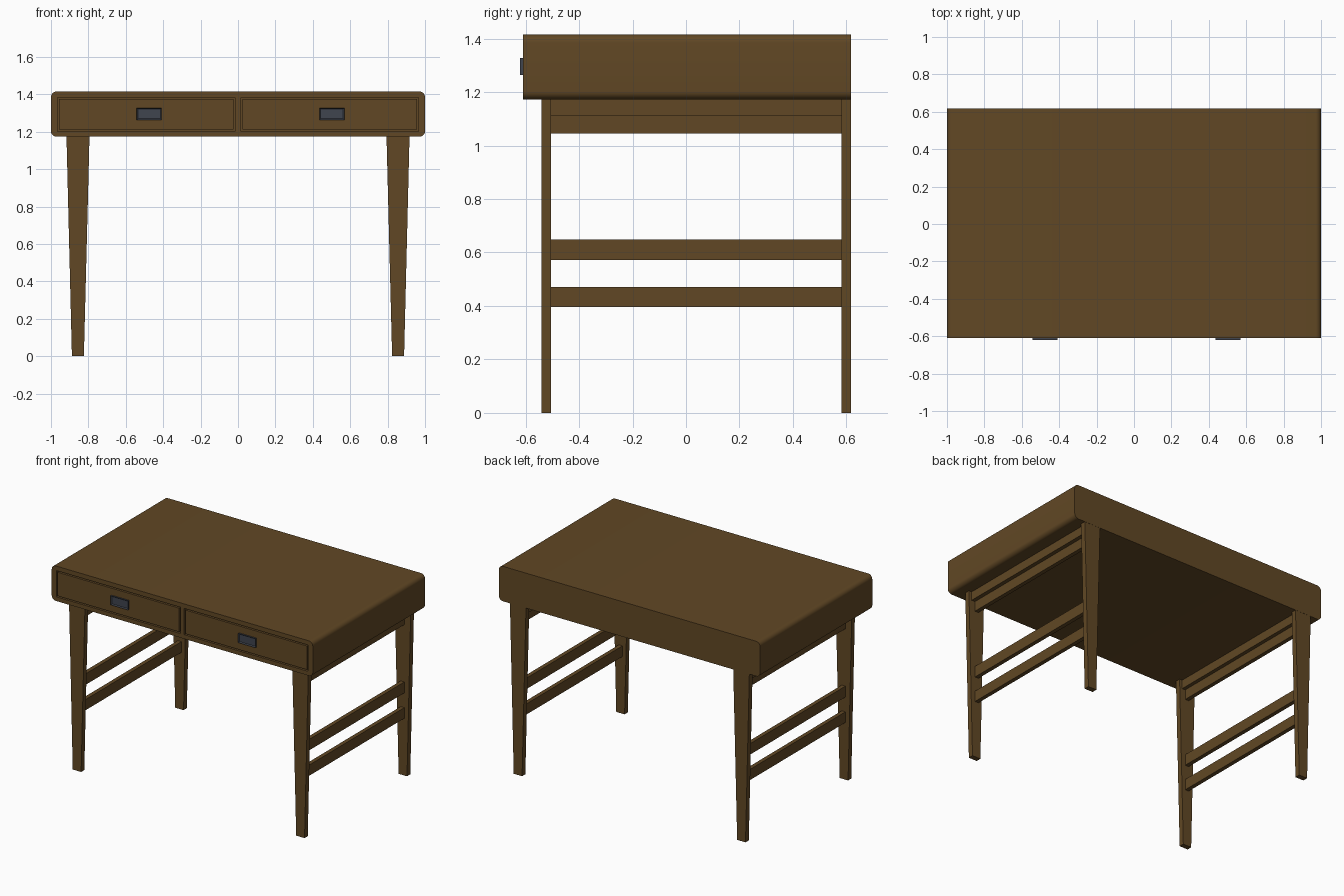
import bpy, bmesh, math

if "Cube" in bpy.data.objects:
    bpy.data.objects.remove(bpy.data.objects["Cube"])


def material(name, rgb):
    m = bpy.data.materials.new(name)
    m.diffuse_color = (*rgb, 1)
    m.use_nodes = True
    m.node_tree.nodes["Principled BSDF"].inputs["Base Color"].default_value = m.diffuse_color
    return m


WOOD = material("walnut brown", (0.12, 0.064, 0.018))
METAL = material("dark slate metal", (0.05, 0.058, 0.078))


def make(name, bm, mat):
    bmesh.ops.recalc_face_normals(bm, faces=bm.faces)
    me = bpy.data.meshes.new(name)
    bm.to_mesh(me)
    bm.free()
    ob = bpy.data.objects.new(name, me)
    bpy.context.collection.objects.link(ob)
    me.materials.append(mat)
    return ob


def prism(profile, y0, y1):
    """Extrude an x-z outline along y."""
    bm = bmesh.new()
    front = [bm.verts.new((x, y0, z)) for x, z in profile]
    back = [bm.verts.new((x, y1, z)) for x, z in profile]
    n = len(profile)
    bm.faces.new(front)
    bm.faces.new(back[::-1])
    for i in range(n):
        j = (i + 1) % n
        bm.faces.new((front[i], back[i], back[j], front[j]))
    return bm


def box(x0, x1, y0, y1, z0, z1):
    return prism([(x0, z0), (x1, z0), (x1, z1), (x0, z1)], y0, y1)


# Cabinet body: rounded outline, square front and back
R, Z0, Z1 = 0.03, 1.173, 1.415
outline = []
for cx, cz, a0 in ((1 - R, Z1 - R, 0), (R - 1, Z1 - R, 90),
                   (R - 1, Z0 + R, 180), (1 - R, Z0 + R, 270)):
    for i in range(9):
        a = math.radians(a0 + i * 90 / 8)
        outline.append((cx + R * math.cos(a), cz + R * math.sin(a)))
body = make("cabinet_body", prism(outline, -0.61, 0.618), WOOD)

# Drawer openings cut in the front
for s in (-1, 1):
    xs = sorted((s * 0.015, s * 0.965))
    cutter = make("drawer_cutter", box(*xs, -0.7, -0.58, 1.202, 1.384), WOOD)
    mod = body.modifiers.new("opening", 'BOOLEAN')
    mod.object = cutter
    mod.solver = 'EXACT'
    bpy.context.view_layer.objects.active = body
    bpy.ops.object.modifier_apply(modifier=mod.name)
    bpy.data.objects.remove(cutter)
bpy.ops.object.select_all(action='DESELECT')
body.select_set(True)
bpy.ops.object.shade_smooth_by_angle(angle=math.radians(30))

for s, side, hx in ((-1, "left", -0.475), (1, "right", 0.502)):
    # Drawer front, with a narrow gap all round
    xs = sorted((s * 0.024, s * 0.956))
    make(side + "_drawer", box(*xs, -0.61, -0.58, 1.211, 1.375), WOOD)

    # Pull: plate with a shallow sunken centre
    bm = box(hx - 0.067, hx + 0.067, -0.62, -0.605, 1.263, 1.327)
    bm.normal_update()
    front = min(bm.faces, key=lambda f: f.calc_center_median().y)
    bmesh.ops.inset_region(bm, faces=[front], thickness=0.009)
    inner = min((f for f in bm.faces if f.calc_center_median().y < -0.619),
                key=lambda f: abs(f.calc_center_median().x - hx)
                + abs(f.calc_center_median().z - 1.295))
    bmesh.ops.translate(bm, verts=inner.verts, vec=(0, 0.007, 0))
    make(side + "_pull", bm, METAL)

    # Tapered legs
    leg = [(s * x, z) for x, z in ((0.824, 0), (0.888, 0), (0.917, Z0), (0.794, Z0))]
    make(side + "_front_leg", prism(leg, -0.54, -0.505), WOOD)
    make(side + "_back_leg", prism(leg, 0.581, 0.617), WOOD)

    # Rails between the legs, and the wider bearer under the cabinet
    for name, a, b, z0, z1 in (("lower_rail", 0.84, 0.868, 0.396, 0.47),
                               ("middle_rail", 0.84, 0.868, 0.572, 0.648),
                               ("upper_rail", 0.84, 0.868, 1.045, 1.113),
                               ("bearer", 0.815, 0.895, 1.113, Z0)):
        xs = sorted((s * a, s * b))
        make(side + "_" + name, box(*xs, -0.505, 0.581, z0, z1), WOOD)
